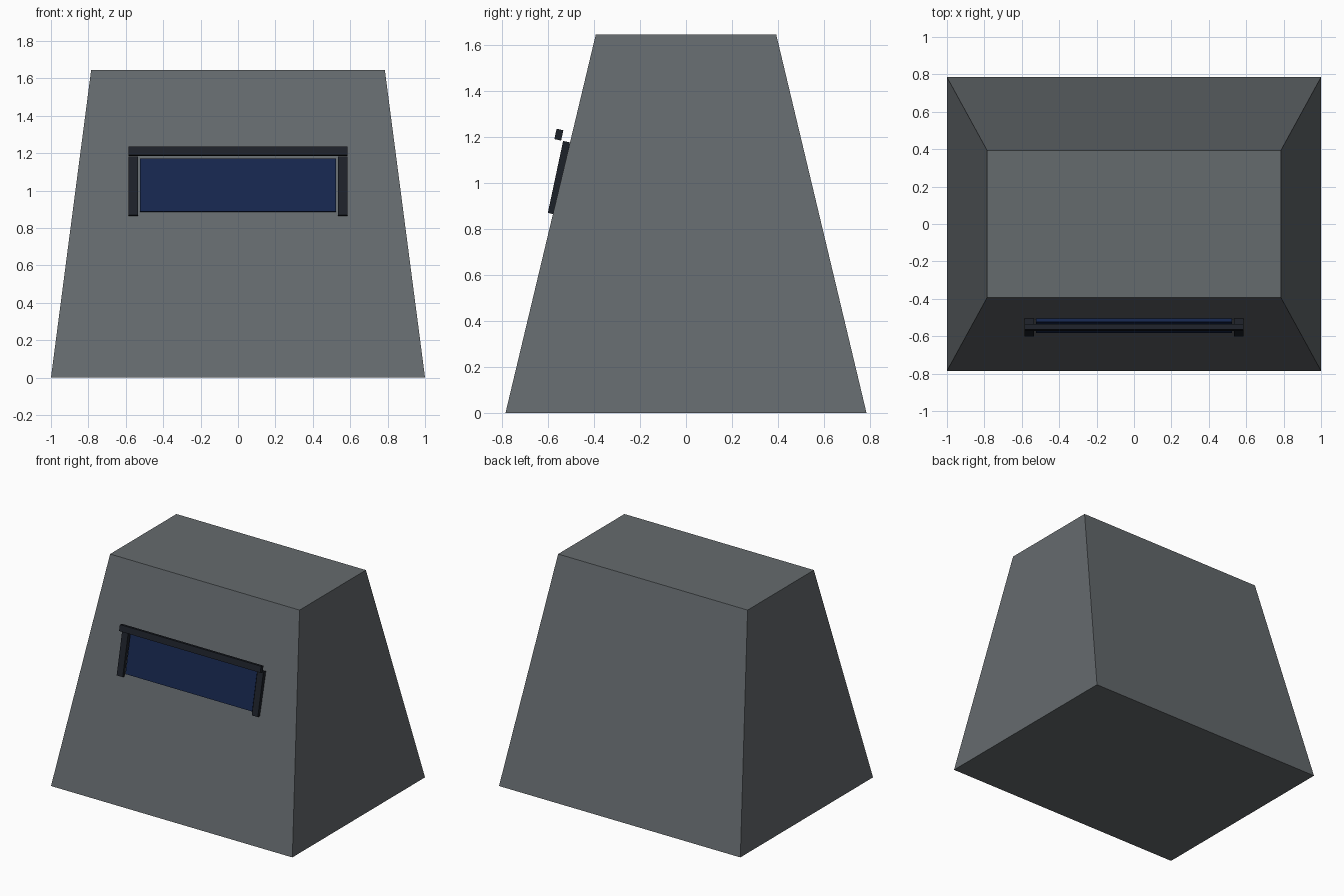
import bpy, bmesh, math
from mathutils import Matrix, Vector

if "Cube" in bpy.data.objects:
    bpy.data.objects.remove(bpy.data.objects["Cube"])

TILT = math.radians(-12)  # visor leans back with the front wall


def material(name, rgb):
    m = bpy.data.materials.new(name)
    m.diffuse_color = (*rgb, 1)
    m.use_nodes = True
    m.node_tree.nodes["Principled BSDF"].inputs["Base Color"].default_value = m.diffuse_color
    return m


shell = material("shell_grey", (0.13, 0.145, 0.155))
trim = material("dark_trim", (0.012, 0.015, 0.022))
glass = material("blue_glass", (0.008, 0.02, 0.075))


def box(name, size, loc, mat, tilt=0.0, top_scale=(1, 1)):
    """Box centred on loc, optionally tapered at the top and tilted about x."""
    bm = bmesh.new()
    bmesh.ops.create_cube(bm, size=1)
    for v in bm.verts:
        if v.co.z > 0:
            v.co.x *= top_scale[0]
            v.co.y *= top_scale[1]
    bm.transform(Matrix.Diagonal((*size, 1)))
    me = bpy.data.meshes.new(name)
    bm.to_mesh(me)
    bm.free()
    me.materials.append(mat)
    ob = bpy.data.objects.new(name, me)
    ob.location = loc
    ob.rotation_euler.x = tilt
    bpy.context.collection.objects.link(ob)
    return ob


# tapered body
box("body", (2.0, 1.57, 1.645), (0, 0, 0.8225), shell, top_scale=(0.785, 0.5))

# window pane
box("window", (1.05, 0.025, 0.29), (0, -0.541, 1.028), glass, TILT)

# side posts
for side, x in (("left", -0.56), ("right", 0.56)):
    box(side + "_post", (0.05, 0.03, 0.32), (x, -0.553, 1.023), trim, TILT)

# overhanging bar above the window
box("top_bar", (1.17, 0.03, 0.046), (0, -0.553, 1.21), trim, TILT)
